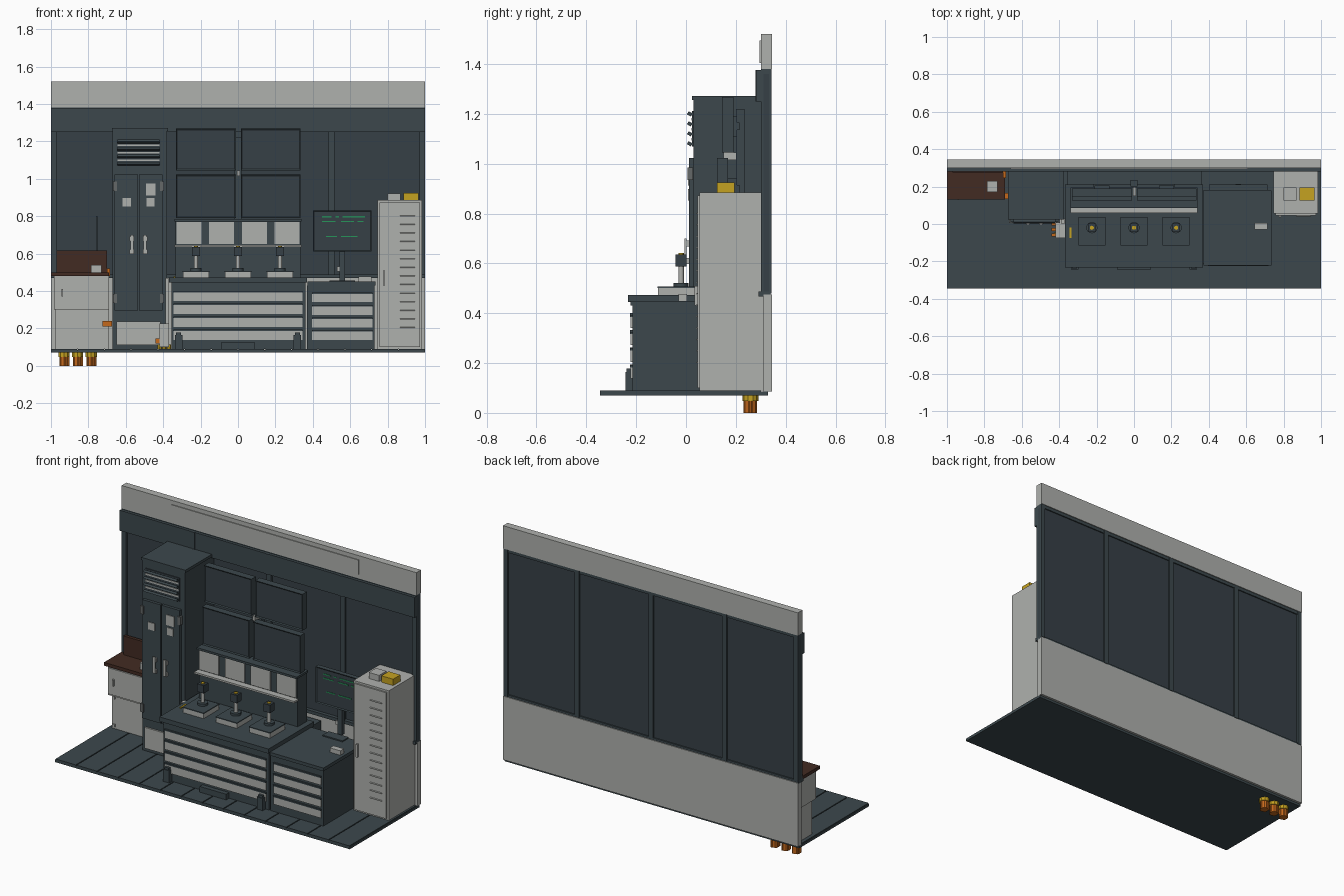
import bpy, bmesh, math
from mathutils import Matrix

old = bpy.data.objects.get("Cube")
if old:
    bpy.data.objects.remove(old, do_unlink=True)


def material(name, r, g, b):
    m = bpy.data.materials.new(name)
    m.use_nodes = True
    m.diffuse_color = (r, g, b, 1)
    m.node_tree.nodes["Principled BSDF"].inputs["Base Color"].default_value = (r, g, b, 1)
    return m


SLATE = material("slate", 0.045, 0.064, 0.073)
DARK = material("dark slate", 0.037, 0.051, 0.061)
GREY = material("light grey", 0.43, 0.44, 0.42)
MID = material("mid grey", 0.13, 0.14, 0.14)
BROWN = material("brown wood", 0.055, 0.024, 0.016)
ORANGE = material("orange", 0.55, 0.14, 0.012)
YELLOW = material("yellow", 0.56, 0.36, 0.015)
GREEN = material("screen green", 0.02, 0.3, 0.1)


def finish(name, bm, mat):
    me = bpy.data.meshes.new(name)
    bm.to_mesh(me)
    bm.free()
    me.materials.append(mat)
    ob = bpy.data.objects.new(name, me)
    bpy.context.collection.objects.link(ob)
    return ob


def box(name, x, y, z, mat, tilt=0):
    """Box from (min, max) ranges, optionally tilted about its x axis."""
    bm = bmesh.new()
    mid = [(a + b) / 2 for a, b in (x, y, z)]
    size = [b - a for a, b in (x, y, z)]
    bmesh.ops.create_cube(bm, size=1, matrix=Matrix.Translation(mid)
                          @ Matrix.Rotation(tilt, 4, 'X') @ Matrix.Diagonal((*size, 1)))
    return finish(name, bm, mat)


def cyl(name, x, y, z, r, mat, sides=16, r2=None):
    """Upright cylinder between two heights."""
    bm = bmesh.new()
    bmesh.ops.create_cone(bm, cap_ends=True, segments=sides, radius1=r, radius2=r2 or r,
                          depth=z[1] - z[0], matrix=Matrix.Translation((x, y, (z[0] + z[1]) / 2)))
    ob = finish(name, bm, mat)
    for p in ob.data.polygons:
        p.use_smooth = len(p.vertices) == 4 and sides > 10
    return ob


def screen(name, x, y, z):
    """Monitor housing whose front face is inset and sunk to form a bezel."""
    ob = box(name, x, y, z, SLATE)
    ob.data.materials.append(DARK)
    bm = bmesh.new()
    bm.from_mesh(ob.data)
    bm.normal_update()
    front = [f for f in bm.faces if f.normal.y < -0.9]
    bmesh.ops.inset_region(bm, faces=front, thickness=0.009, depth=-0.005)
    front[0].material_index = 1
    bm.to_mesh(ob.data)
    bm.free()


# Floor slab with planks
box("floor_slab", (-1, 1), (-0.345, 0.33), (0.07, 0.085), SLATE)
N = 14
for i in range(N):
    a = -1 + 2 * i / N
    box("floor_plank", (a + 0.003, a + 2 / N - 0.003), (-0.345, 0.30), (0.085, 0.09), SLATE)

# Back wall: solid base, window panels, mullions, header
box("wall_base", (-1, 1), (0.31, 0.345), (0.085, 0.475), GREY)
box("wall_header", (-1, 1), (0.30, 0.345), (1.38, 1.52), GREY)
box("header_sign_panel", (-0.66, 0.61), (0.295, 0.30), (1.405, 1.495), GREY)
box("window_sill", (-1, 1), (0.29, 0.34), (0.468, 0.488), SLATE)
box("window_head", (-1, 1), (0.30, 0.34), (1.36, 1.38), SLATE)
box("valance", (-1, 1), (0.282, 0.30), (1.25, 1.375), SLATE)
for i in range(4):
    a = -1 + 0.5 * i
    box("window_panel", (a, a + 0.5), (0.312, 0.333), (0.475, 1.38), DARK)
for x in (-0.985, -0.5, 0, 0.5, 0.985):
    box("mullion", (x - 0.015, x + 0.015), (0.30, 0.343), (0.48, 1.38), SLATE)
for x in (-0.5, 0, 0.5):
    box("valance_joint", (x - 0.01, x + 0.01), (0.279, 0.283), (1.25, 1.375), SLATE)

# Wall cabinet with wooden counter on the right-hand end
box("counter_cabinet", (-0.975, -0.69), (0.17, 0.31), (0.09, 0.30), GREY)
box("counter_drawer_box", (-0.985, -0.69), (0.145, 0.31), (0.30, 0.48), GREY)
box("counter_drawer_front", (-0.98, -0.70), (0.138, 0.146), (0.31, 0.47), GREY)
box("counter_handle", (-0.945, -0.935), (0.128, 0.14), (0.37, 0.41), GREY)
box("counter_top", (-1, -0.69), (0.13, 0.30), (0.48, 0.50), BROWN)
box("counter_backsplash", (-0.97, -0.70), (0.275, 0.295), (0.50, 0.615), BROWN)
box("counter_device", (-0.785, -0.73), (0.17, 0.23), (0.50, 0.54), GREY)
box("wall_conduit", (-0.759, -0.751), (0.29, 0.30), (0.61, 0.80), SLATE)
box("orange_coupling", (-0.725, -0.675), (0.135, 0.165), (0.21, 0.24), ORANGE)
box("orange_valve", (-0.70, -0.685), (0.245, 0.28), (0.48, 0.52), ORANGE)
for x in (-0.96, -0.735):
    for z in (0.11, 0.28):
        box("cabinet_bolt", (x - 0.008, x + 0.008), (0.165, 0.17), (z - 0.008, z + 0.008), GREY)

# Drain pipes below the floor
for x in (-0.93, -0.858, -0.785):
    cyl("pipe_body", x, 0.258, (0, 0.055), 0.026, ORANGE, 10)
    cyl("pipe_collar", x, 0.258, (0.048, 0.072), 0.032, YELLOW, 10)
    for k in range(5):
        t = k * math.tau / 5
        cyl("pipe_rib", x + 0.024 * math.cos(t), 0.258 + 0.024 * math.sin(t), (0.0, 0.05), 0.005, ORANGE, 6)

# Tall cabinet
box("tall_cabinet", (-0.67, -0.38), (0.03, 0.31), (0.09, 1.26), SLATE)
box("tall_cabinet_top", (-0.675, -0.375), (0.025, 0.31), (1.255, 1.272), SLATE)
box("tall_cabinet_base_panel", (-0.65, -0.415), (0.02, 0.03), (0.11, 0.238), GREY)
for s in (-1, 1):
    c = -0.532
    lo, hi = sorted((c + s * 0.003, c + s * 0.127))
    box("cabinet_door", (lo, hi), (0.012, 0.03), (0.295, 1.022), SLATE)
    x = c + s * 0.036
    box("door_handle", (x - 0.008, x + 0.008), (-0.006, 0.002), (0.60, 0.70), GREY)
    for z in (0.61, 0.68):
        box("handle_mount", (x - 0.011, x + 0.011), (0, 0.013), (z - 0.012, z + 0.012), GREY)
    for z in (0.36, 0.96):
        x = c + s * 0.126
        box("door_hinge", (x - 0.01, x + 0.01), (0.006, 0.028), (z - 0.025, z + 0.025), MID)
for x, z, w, h in ((-0.595, 0.875, 0.045, 0.045), (-0.467, 0.943, 0.052, 0.063), (-0.467, 0.875, 0.042, 0.045)):
    box("door_label", (x - w / 2, x + w / 2), (0.008, 0.012), (z - h / 2, z + h / 2), GREY)
box("louvre_panel", (-0.65, -0.415), (0.025, 0.03), (1.07, 1.212), DARK)
for i in range(4):
    z = 1.08 + 0.04 * i
    box("louvre_slat", (-0.645, -0.42), (0.006, 0.024), (z - 0.007, z + 0.007), SLATE, -0.5)
    if i < 3:
        box("louvre_gap", (-0.645, -0.42), (0.022, 0.025), (z + 0.014, z + 0.024), GREY)

# Junction box with plugs beside the bench
box("junction_box", (-0.42, -0.37), (-0.075, 0.03), (0.10, 0.225), GREY)
box("junction_riser", (-0.388, -0.372), (0.0, 0.03), (0.22, 0.47), GREY)
for y in (-0.06, -0.03, 0.0):
    box("orange_plug", (-0.442, -0.42), (y - 0.008, y + 0.008), (0.12, 0.145), ORANGE)
for x in (-0.42, -0.395, -0.37):
    cyl("yellow_plug", x, -0.055, (0.09, 0.115), 0.011, YELLOW, 8)


def drawers(x0, x1, zs, h):
    """Stack of drawer fronts with slim pull lips."""
    for z in zs:
        box("drawer_front", (x0, x1), (-0.222, -0.212), (z - h, z), GREY)
        box("drawer_lip", (x0, x1), (-0.225, -0.212), (z, z + 0.008), SLATE)


# Main workbench
box("bench_body", (-0.355, 0.36), (-0.215, 0.29), (0.09, 0.445), SLATE)
box("bench_top", (-0.37, 0.37), (-0.233, 0.21), (0.445, 0.473), SLATE)
drawers(-0.345, 0.345, (0.393, 0.325, 0.255, 0.187), 0.048)
for s in (-1, 1):
    x = s * 0.318
    box("bench_bollard", (x - 0.02, x + 0.02), (-0.243, -0.215), (0.09, 0.165), SLATE)
    box("bollard_cap", (x - 0.014, x + 0.014), (-0.238, -0.215), (0.165, 0.178), SLATE)
box("foot_pedal", (-0.09, 0.09), (-0.243, -0.215), (0.09, 0.125), SLATE)
box("yellow_tag", (-0.345, -0.335), (-0.075, -0.02), (0.473, 0.478), YELLOW)

# Side bench
box("side_bench_body", (0.37, 0.73), (-0.215, 0.18), (0.09, 0.43), SLATE)
box("side_bench_top", (0.372, 0.735), (-0.222, 0.18), (0.43, 0.45), SLATE)
drawers(0.395, 0.718, (0.385, 0.317, 0.25, 0.183), 0.045)
box("side_bench_device", (0.645, 0.715), (-0.03, 0.005), (0.45, 0.477), GREY)

# Three test stands on the bench
for x in (-0.225, 0, 0.225):
    box("stand_base", (x - 0.07, x + 0.07), (-0.112, 0.035), (0.473, 0.502), GREY)
    box("stand_plate", (x - 0.072, x + 0.072), (-0.114, 0.037), (0.502, 0.508), SLATE)
    cyl("stand_foot", x, -0.02, (0.508, 0.522), 0.03, SLATE)
    cyl("stand_post", x, -0.02, (0.52, 0.59), 0.011, GREY)
    box("stand_head", (x - 0.022, x + 0.022), (-0.043, 0.003), (0.588, 0.636), DARK)
    cyl("stand_knob", x, -0.02, (0.636, 0.641), 0.011, YELLOW, 12)

# Back shelf unit with four bright panels
box("shelf_back", (-0.335, 0.335), (0.10, 0.19), (0.473, 0.775), SLATE)
box("shelf_hood", (-0.34, 0.34), (0.085, 0.195), (0.772, 0.785), SLATE)
box("shelf_ledge", (-0.34, 0.34), (0.06, 0.10), (0.634, 0.645), GREY)
for x in (-0.262, -0.088, 0.088, 0.262):
    box("shelf_panel", (x - 0.066, x + 0.066), (0.092, 0.10), (0.65, 0.768), GREY)

# Four wall monitors and their mast
for x in (-0.172, 0.175):
    screen("upper_monitor", (x - 0.16, x + 0.16), (0.145, 0.19), (1.045, 1.268))
    screen("lower_monitor", (x - 0.16, x + 0.16), (0.125, 0.168), (0.79, 1.022))
    for z in (0.90, 1.15):
        box("monitor_bracket", (x - 0.04, x + 0.04), (0.16, 0.205), (z - 0.04, z + 0.04), SLATE)
box("monitor_mast", (-0.02, 0.02), (0.20, 0.235), (0.45, 1.22), SLATE)
for z in (0.90, 1.15):
    box("monitor_rail", (-0.22, 0.22), (0.195, 0.215), (z - 0.015, z + 0.015), SLATE)
box("mast_joint", (-0.005, 0.012), (0.15, 0.20), (1.015, 1.045), GREY)

# Side bench display with green readout
screen("side_display", (0.40, 0.715), (0.18, 0.21), (0.61, 0.83))
box("display_post", (0.543, 0.572), (0.19, 0.215), (0.45, 0.63), SLATE)
box("display_foot", (0.49, 0.625), (0.12, 0.18), (0.45, 0.457), SLATE)
box("display_clip", (0.53, 0.542), (0.19, 0.20), (0.505, 0.53), GREY)
for z, spans in ((0.797, ((0.45, 0.50), (0.52, 0.54), (0.56, 0.68))),
                 (0.772, ((0.45, 0.52), (0.55, 0.62), (0.64, 0.67))),
                 (0.692, ((0.47, 0.53), (0.55, 0.64)))):
    for s in spans:
        box("readout_line", s, (0.182, 0.185), (z - 0.003, z + 0.003), GREEN)

# Locker on the left end, with door vents and boxes on top
box("locker_body", (0.745, 0.985), (0.055, 0.31), (0.09, 0.885), GREY)
box("locker_door", (0.757, 0.972), (0.046, 0.055), (0.10, 0.873), GREY)
box("locker_handle", (0.775, 0.787), (0.034, 0.047), (0.43, 0.51), GREY)
for i in range(14):
    z = 0.20 + 0.046 * i
    box("locker_vent", (0.865, 0.945), (0.041, 0.047), (z, z + 0.005), GREY, 0.4)
box("grey_box", (0.80, 0.87), (0.125, 0.195), (0.885, 0.922), GREY)
box("yellow_box", (0.885, 0.965), (0.125, 0.195), (0.885, 0.924), YELLOW)
